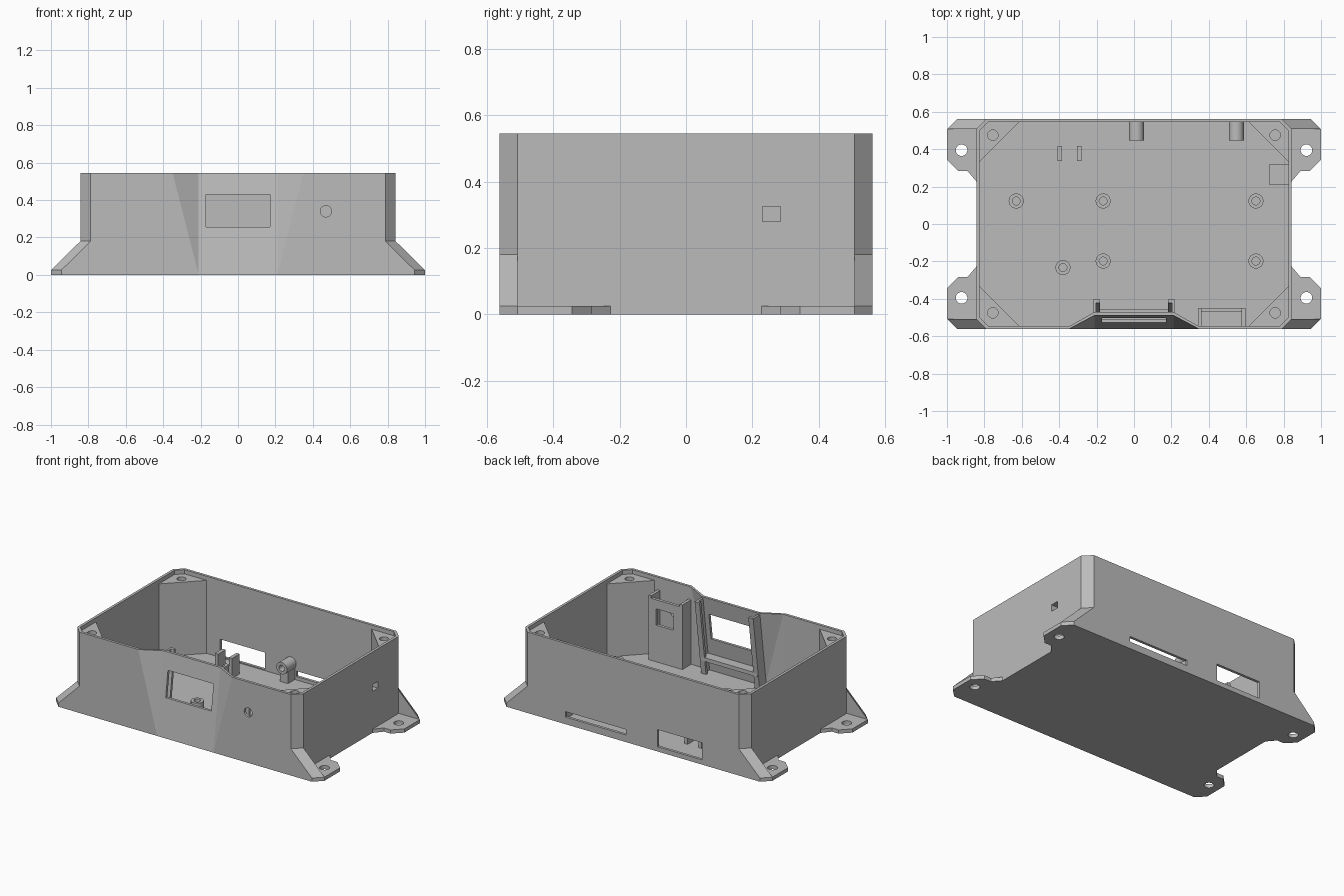
import bpy, bmesh, math
from mathutils import Matrix

cube = bpy.data.objects.get("Cube")
if cube:
    bpy.data.objects.remove(cube)

grey = bpy.data.materials.new("light_grey_plastic")
grey.use_nodes = True
COLOUR = (0.5, 0.5, 0.5, 1)
grey.diffuse_color = COLOUR
for node in grey.node_tree.nodes:
    if node.type == 'BSDF_PRINCIPLED':
        node.inputs["Base Color"].default_value = COLOUR

# Main sizes
HX, HY, H = 0.843, 0.5625, 0.545
CH, WALL, FLOOR = 0.055, 0.018, 0.025
LEAN = 0.0745 / H          # inward lean of the display panel per unit height


def make_object(name, bm):
    bmesh.ops.recalc_face_normals(bm, faces=bm.faces)
    mesh = bpy.data.meshes.new(name)
    bm.to_mesh(mesh)
    bm.free()
    mesh.materials.append(grey)
    obj = bpy.data.objects.new(name, mesh)
    bpy.context.collection.objects.link(obj)
    return obj


def loft(name, low, high, z0, z1):
    """Closed solid between two outlines with the same point count."""
    bm = bmesh.new()
    b = [bm.verts.new((x, y, z0)) for x, y in low]
    t = [bm.verts.new((x, y, z1)) for x, y in high]
    bm.faces.new(b)
    bm.faces.new(t)
    for i in range(len(b)):
        j = (i + 1) % len(b)
        if low == high:
            bm.faces.new((b[i], b[j], t[j], t[i]))
        elif low[i][0] + low[j][0] < 0:
            bm.faces.new((b[i], b[j], t[i]))
            bm.faces.new((b[j], t[j], t[i]))
        else:
            bm.faces.new((b[i], b[j], t[j]))
            bm.faces.new((b[i], t[j], t[i]))
    return make_object(name, bm)


def prism(name, outline, z0, z1):
    return loft(name, outline, outline, z0, z1)


def box(name, x0, x1, y0, y1, z0, z1):
    return prism(name, [(x0, y0), (x1, y0), (x1, y1), (x0, y1)], z0, z1)


def cylinder(name, centre, r, depth, along_y=False):
    bm = bmesh.new()
    bmesh.ops.create_cone(bm, cap_ends=True, segments=32, radius1=r, radius2=r, depth=depth)
    if along_y:
        bm.transform(Matrix.Rotation(math.pi / 2, 4, 'X'))
    bm.transform(Matrix.Translation(centre))
    return make_object(name, bm)


def cut(obj, *cutters):
    """Subtract each cutter, then discard it."""
    bpy.context.view_layer.objects.active = obj
    for c in cutters:
        mod = obj.modifiers.new("cut", 'BOOLEAN')
        mod.operation, mod.solver, mod.object = 'DIFFERENCE', 'EXACT', c
        bpy.ops.object.modifier_apply(modifier=mod.name)
        bpy.data.objects.remove(c)


def smooth(obj):
    bpy.ops.object.select_all(action='DESELECT')
    obj.select_set(True)
    bpy.context.view_layer.objects.active = obj
    bpy.ops.object.shade_smooth_by_angle()


def shell_outline(inset, z):
    """Chamfered rectangle with the leaning panel at the front."""
    x, y, c, d = HX - inset, HY - inset, CH - inset * 0.586, LEAN * z
    front = [(-x + c, -y), (-0.35, -y), (-0.21, -y + d),
             (0.21, -y + d), (0.35, -y), (x - c, -y)]
    return front + [(x, -y + c), (x, y - c), (x - c, y),
                    (-x + c, y), (-x, y - c), (-x, -y + c)]


CORNERS = [(sx, sy, f"{fb}_{lr}") for sx, lr in ((1, "left"), (-1, "right"))
           for sy, fb in ((-1, "front"), (1, "back"))]

# Hollow shell with its openings
shell = loft("case_shell", shell_outline(0, 0), shell_outline(0, H), 0, H)
top = H + 0.03
cut(shell,
    loft("cavity", shell_outline(WALL, FLOOR), shell_outline(WALL, top), FLOOR, top),
    box("display_cut", -0.17, 0.17, -0.7, -0.42, 0.255, 0.43),
    cylinder("button_cut", (0.47, -HY, 0.34), 0.03, 0.12, True),
    box("side_cut", 0.7, 0.9, 0.23, 0.285, 0.28, 0.325),
    box("back_slot_cut", 0.055, 0.505, 0.5, 0.6, 0.048, 0.085),
    box("back_port_cut", -0.515, -0.18, 0.5, 0.6, 0.032, 0.147))

# Mounting ears, gussets and corner screw columns
ear = [(0.8, 0.228), (0.843, 0.228), (0.89, 0.283), (0.94, 0.283),
       (1, 0.343), (1, HY - CH), (0.945, HY), (0.78, HY)]
column = [(0.83, 0.33), (0.83, 0.505), (0.785, 0.55), (0.61, 0.55)]
for sx, sy, tag in CORNERS:
    def flip(points):
        return [(sx * x, sy * y) for x, y in points]
    flange = prism("mounting_ear_" + tag, flip(ear), 0, FLOOR)
    cut(flange, cylinder("ear_hole", (sx * 0.922, sy * 0.395, 0), 0.031, 0.2))
    smooth(flange)

    bm = bmesh.new()
    for x, y in ((HX - CH, HY), (HX, HY - CH)):
        for px, pz in ((x, 0), (x, 0.18), (x + 0.157, 0), (x + 0.157, FLOOR)):
            bm.verts.new((sx * px, sy * y, pz))
    bmesh.ops.convex_hull(bm, input=bm.verts)
    make_object("corner_gusset_" + tag, bm)

    post = prism("screw_column_" + tag, flip(column), 0.02, 0.517)
    cut(post, cylinder("screw_hole", (sx * 0.755, sy * 0.475, 0.5), 0.028, 0.4))
    smooth(post)

# Board standoffs on the floor
spots = [(-0.63, 0.123), (-0.165, 0.123), (0.652, 0.123),
         (-0.38, -0.233), (-0.165, -0.198), (0.652, -0.198)]
for n, (x, y) in enumerate(spots, 1):
    stand = cylinder(f"standoff_{n}", (x, y, 0.066), 0.04, 0.092)
    cut(stand, cylinder("pilot_hole", (x, y, 0.1), 0.021, 0.13))
    smooth(stand)

# Horizontal screw bosses beside the back slot
for n, x in enumerate((0.013, 0.547), 1):
    boss = cylinder(f"back_boss_{n}", (x, 0.499, 0.13), 0.04, 0.105, True)
    cut(boss, cylinder("pilot_hole", (x, 0.46, 0.13), 0.02, 0.12, True))
    smooth(boss)
    box(f"boss_support_{n}", x - 0.03, x + 0.03, 0.47, 0.55, 0.02, 0.104)

# Cable tabs near the back port
for n, x in enumerate((-0.397, -0.292), 1):
    box(f"cable_tab_{n}", x - 0.012, x + 0.012, 0.337, 0.417, 0.02, 0.16)

# Leaning channel rails and sill that hold the display
rail = [(0.218, -0.475), (0.218, -0.402), (0.182, -0.402),
        (0.182, -0.42), (0.203, -0.42), (0.203, -0.475)]
for s, side in ((1, "left"), (-1, "right")):
    def rail_at(z):
        return [(s * x, y + LEAN * (z - H)) for x, y in rail]
    loft("display_rail_" + side, rail_at(0.02), rail_at(0.535), 0.02, 0.535)
box("display_sill", -0.21, 0.21, -0.53, -0.457, 0.12, 0.145)

# Switch pocket behind the round front hole
pocket = box("switch_pocket", 0.342, 0.595, -0.55, -0.45, 0.02, 0.46)
cut(pocket,
    box("pocket_cut", 0.362, 0.575, -0.6, -0.47, FLOOR, 0.6),
    box("pocket_notch", 0.362, 0.575, -0.5, -0.4, 0.443, 0.6),
    box("pocket_window", 0.41, 0.537, -0.5, -0.4, 0.272, 0.382))

# Sensor block behind the square side hole
sensor = box("side_sensor_block", 0.725, 0.83, 0.208, 0.32, 0.25, 0.355)
cut(sensor, box("sensor_hole", 0.7, 0.9, 0.23, 0.285, 0.28, 0.325))
